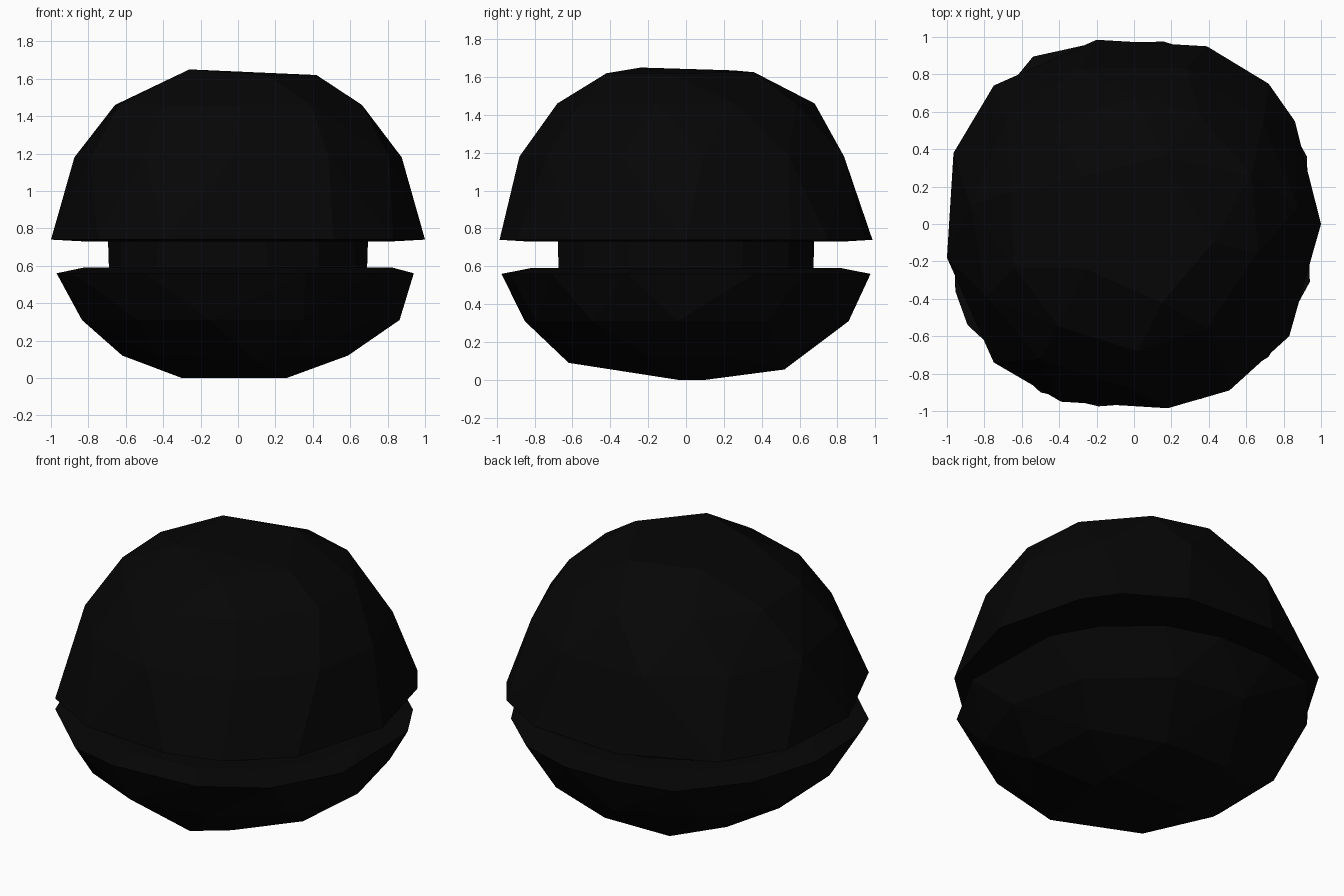
import bpy, bmesh, math, random

if "Cube" in bpy.data.objects:
    bpy.data.objects.remove(bpy.data.objects["Cube"])

random.seed(4)

black = bpy.data.materials.new("matte_black")
black.diffuse_color = (0.0018, 0.0018, 0.0018, 1)
black.use_nodes = True
black.node_tree.nodes["Principled BSDF"].inputs["Base Color"].default_value = black.diffuse_color


def ring(r, z, n, phase=0.0, jitter=0.0):
    """Points around a horizontal circle, with slightly uneven spacing."""
    pts = []
    for i in range(n):
        a = math.radians(phase) + 2 * math.pi * (i + random.uniform(-jitter, jitter)) / n
        pts.append((r * math.cos(a), r * math.sin(a), z))
    return pts


def faceted(name, points):
    """Chiselled solid: the convex hull of a stack of rings."""
    bm = bmesh.new()
    for p in points:
        bm.verts.new(p)
    res = bmesh.ops.convex_hull(bm, input=bm.verts)
    loose = {g for g in res["geom_interior"] + res["geom_unused"]
             if isinstance(g, bmesh.types.BMVert)}
    bmesh.ops.delete(bm, geom=list(loose), context='VERTS')
    bmesh.ops.dissolve_limit(bm, angle_limit=math.radians(1),
                             verts=bm.verts, edges=bm.edges)
    bmesh.ops.recalc_face_normals(bm, faces=bm.faces)
    me = bpy.data.meshes.new(name)
    bm.to_mesh(me)
    bm.free()
    me.materials.append(black)
    ob = bpy.data.objects.new(name, me)
    bpy.context.collection.objects.link(ob)
    return ob


# Upper dome: uneven rim outline, then shrinking rings
upper_rim = [(1, 0), (.86, .55), (.72, .75), (.39, .95), (-.2, .985), (-.75, .74),
             (-.965, .38), (-1, -.18), (-.75, -.74), (-.39, -.95), (.18, -.985),
             (.51, -.89), (.83, -.6)]
faceted("upper_dome",
        [(x, y, 0.74) for x, y in upper_rim]
        + ring(0.83, 0.73, 12, 10)
        + ring(0.88, 1.18, 11, 8, 0.1)
        + ring(0.68, 1.46, 10, 20, 0.1)
        + [(-0.26, -0.24, 1.65), (0.42, -0.1, 1.62), (0.15, 0.36, 1.625),
           (-0.28, 0.25, 1.635), (0.15, -0.42, 1.62)])

# Lower bowl: bevelled lip on top, rounded underside
lower_rim = [(.94, -.31), (.925, .36), (.78, .62), (.5, .87), (.16, .975),
             (-.2, .97), (-.54, .895), (-.84, .53), (-.97, .1), (-.955, -.36),
             (-.89, -.54), (-.5, -.9), (-.19, -.975), (.36, -.935), (.72, -.71)]
faceted("lower_bowl",
        ring(0.83, 0.59, 14, 5)
        + [(x, y, 0.56) for x, y in lower_rim]
        + ring(0.865, 0.31, 11, 0, 0.1)
        + ring(0.62, 0.12, 9, 25, 0.1)
        + [(0.1, -0.62, 0.09), (0.2, 0.52, 0.055), (-0.25, 0.52, 0.06),
           (-0.3, -0.04, 0), (0.26, -0.04, 0), (0.26, 0.1, 0), (-0.3, 0.1, 0)])

# Recessed neck joining the two halves
faceted("neck", ring(0.69, 0.58, 14, 0) + ring(0.695, 0.74, 14, 0))
